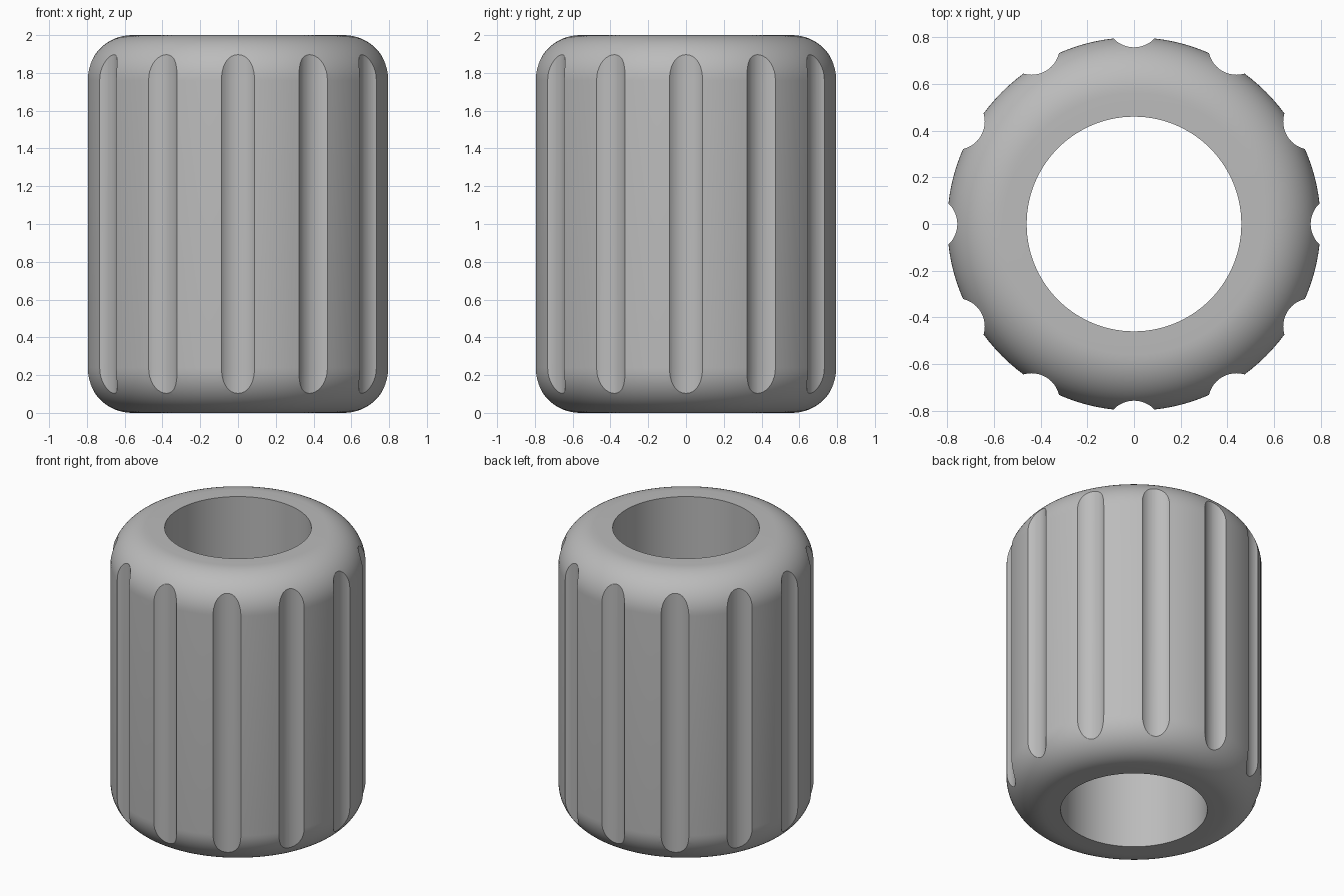
import bpy, bmesh
from math import sin, cos, pi, radians
from mathutils import Matrix

cube = bpy.data.objects.get("Cube")
if cube:
    bpy.data.objects.remove(cube, do_unlink=True)

HEIGHT, OUTER, BORE, FILLET = 2.0, 0.8, 0.46, 0.24
GROOVES, GROOVE_R, GROOVE_AT = 12, 0.12, 0.877

grey = bpy.data.materials.new("plain grey")
grey.use_nodes = True
colour = (0.5, 0.5, 0.5, 1)
grey.diffuse_color = colour
grey.node_tree.nodes["Principled BSDF"].inputs["Base Color"].default_value = colour


def add_object(name, bm):
    bmesh.ops.recalc_face_normals(bm, faces=bm.faces)
    mesh = bpy.data.meshes.new(name)
    bm.to_mesh(mesh)
    bm.free()
    mesh.materials.append(grey)
    obj = bpy.data.objects.new(name, mesh)
    bpy.context.collection.objects.link(obj)
    return obj


# Sleeve profile: bore wall, flat ends and rounded outer rims
STEPS, SIDES = 16, 120
arc = [i * pi / 2 / STEPS for i in range(STEPS + 1)]
core = OUTER - FILLET
lower = [(core + FILLET * sin(a), FILLET - FILLET * cos(a)) for a in arc]
upper = [(r, HEIGHT - z) for r, z in reversed(lower)]
profile = [(BORE, 0)] + lower + upper + [(BORE, HEIGHT)]

# Lathe the closed profile around z
bm = bmesh.new()
rings = [[bm.verts.new((r * cos(t), r * sin(t), z)) for r, z in profile]
         for t in (2 * pi * s / SIDES for s in range(SIDES))]
for s in range(SIDES):
    a, b = rings[s], rings[(s + 1) % SIDES]
    for i in range(len(profile)):
        j = (i + 1) % len(profile)
        bm.faces.new((a[i], b[i], b[j], a[j]))
sleeve = add_object("grip_sleeve", bm)

# Upright rods that carve the grip grooves
bm = bmesh.new()
for k in range(GROOVES):
    t = 2 * pi * k / GROOVES
    place = Matrix.Translation((GROOVE_AT * cos(t), GROOVE_AT * sin(t), HEIGHT / 2))
    bmesh.ops.create_cone(bm, cap_ends=True, segments=48, radius1=GROOVE_R,
                          radius2=GROOVE_R, depth=HEIGHT + 0.4,
                          matrix=place @ Matrix.Rotation(t, 4, "Z"))
cutter = add_object("groove_cutter", bm)

# Cut the grooves, apply, and drop the cutter
cut = sleeve.modifiers.new("grooves", "BOOLEAN")
cut.operation = "DIFFERENCE"
cut.solver = "EXACT"
cut.object = cutter
bpy.ops.object.select_all(action="DESELECT")
sleeve.select_set(True)
bpy.context.view_layer.objects.active = sleeve
bpy.ops.object.modifier_apply(modifier=cut.name)
bpy.data.objects.remove(cutter, do_unlink=True)

# Smooth the curves but keep groove and bore edges crisp
bpy.ops.object.shade_smooth_by_angle(angle=radians(25))
